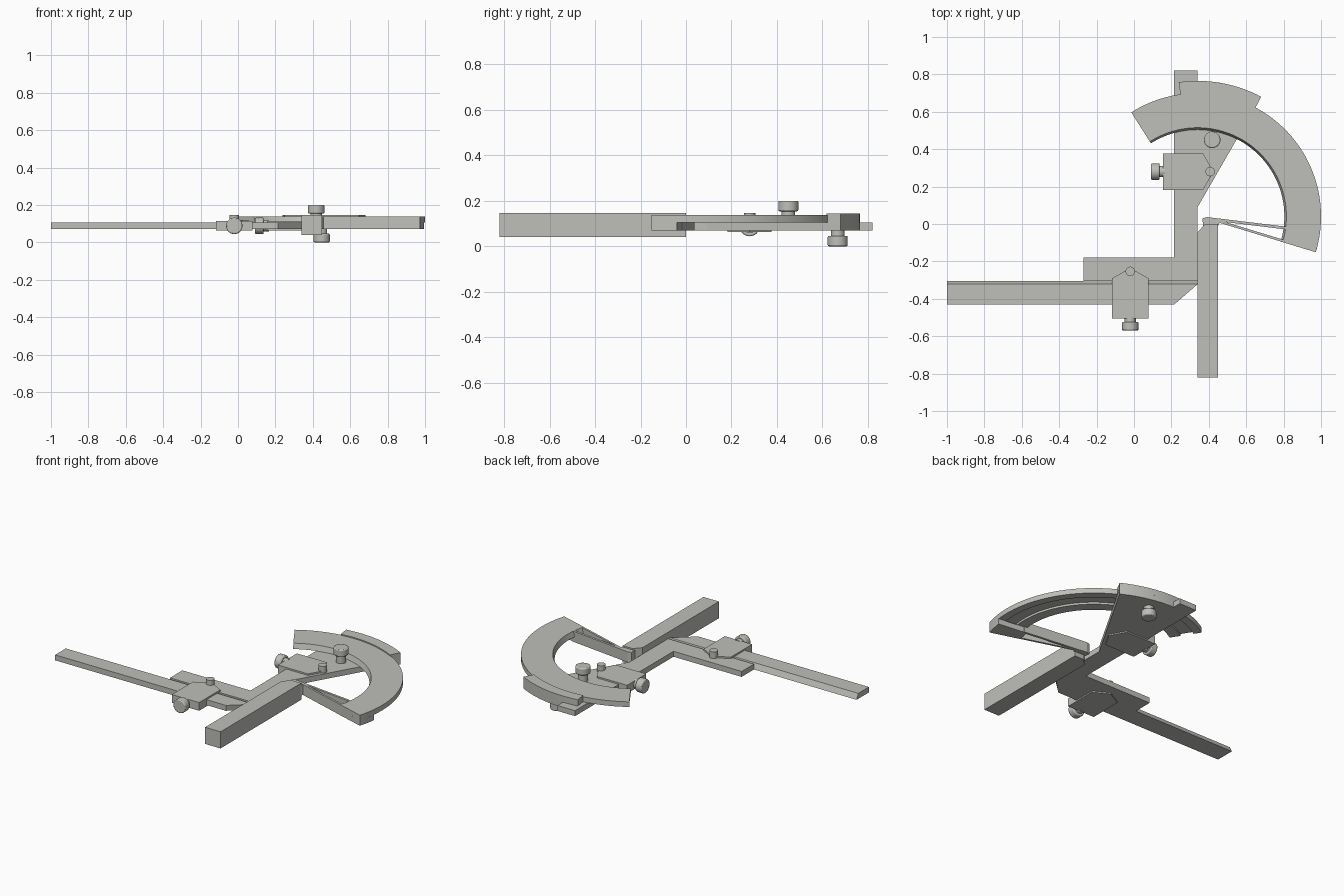
import bpy, bmesh
from math import cos, sin, radians
from mathutils import Vector

cube = bpy.data.objects.get("Cube")
if cube:
    bpy.data.objects.remove(cube, do_unlink=True)

steel = bpy.data.materials.new("grey_steel")
steel.use_nodes = True
GREY = (0.52, 0.52, 0.49, 1)
steel.diffuse_color = GREY
steel.node_tree.nodes["Principled BSDF"].inputs["Base Color"].default_value = GREY

CX, CY = 0.34, 0.04            # pivot of the scale arc
LOW, MID, TOP = 0.07, 0.105, 0.138


def finish(name, bm, smooth=False, bevel=0):
    bmesh.ops.recalc_face_normals(bm, faces=bm.faces)
    mesh = bpy.data.meshes.new(name)
    bm.to_mesh(mesh)
    bm.free()
    mesh.materials.append(steel)
    ob = bpy.data.objects.new(name, mesh)
    bpy.context.collection.objects.link(ob)
    if bevel:
        mod = ob.modifiers.new("edge", "BEVEL")
        mod.width, mod.segments = bevel, 2
        mod.limit_method = "ANGLE"
    if smooth:
        bpy.ops.object.select_all(action="DESELECT")
        ob.select_set(True)
        bpy.context.view_layer.objects.active = ob
        bpy.ops.object.shade_smooth_by_angle(angle=radians(30))
    return ob


def prism(name, pts, z0, z1, smooth=False):
    bm = bmesh.new()
    low = [bm.verts.new((x, y, z0)) for x, y in pts]
    high = [bm.verts.new((x, y, z1)) for x, y in pts]
    bm.faces.new(low)
    bm.faces.new(high)
    for i in range(len(pts)):
        j = (i + 1) % len(pts)
        bm.faces.new((low[i], low[j], high[j], high[i]))
    return finish(name, bm, smooth)


def rod(name, start, end, radius, bevel=0):
    a, b = Vector(start), Vector(end)
    bm = bmesh.new()
    bmesh.ops.create_cone(bm, cap_ends=True, segments=32, radius1=radius,
                          radius2=radius, depth=(b - a).length)
    bm.transform(Vector((0, 0, 1)).rotation_difference(b - a).to_matrix().to_4x4())
    bmesh.ops.translate(bm, vec=(a + b) / 2, verts=bm.verts)
    return finish(name, bm, True, bevel)


def polar(r, deg):
    return CX + r * cos(radians(deg)), CY + r * sin(radians(deg))


def sweep(name, profile, a0, a1, steps):
    """Sweep an (r, z) profile round the pivot."""
    bm = bmesh.new()
    rings = []
    for i in range(steps + 1):
        deg = a0 + (a1 - a0) * i / steps
        rings.append([bm.verts.new((*polar(r, deg), z)) for r, z in profile])
    n = len(profile)
    for p, q in zip(rings, rings[1:]):
        for k in range(n):
            m = (k + 1) % n
            bm.faces.new((p[k], p[m], q[m], q[k]))
    bm.faces.new(rings[0])
    bm.faces.new(rings[-1])
    return finish(name, bm, True)


def knob(name, base, axis):
    """Thumb screw: thin neck and a rounded head."""
    base, axis = Vector(base), Vector(axis)
    rod(name + "_neck", base - axis * 0.01, base + axis * 0.03, 0.03)
    rod(name + "_head", base + axis * 0.018, base + axis * 0.064, 0.044, 0.006)


def clamp(name, tip, axis):
    """Pointed clamp block with a pin near the tip and a screw at the back."""
    tip, axis = Vector(tip), Vector(axis)
    side = Vector((-axis.y, axis.x))
    outline = [(0, 0), (-0.055, 0.097), (-0.27, 0.097), (-0.27, -0.097), (-0.055, -0.097)]
    prism(name + "_block", [tip + axis * u + side * v for u, v in outline], 0.062, 0.115)
    pin = tip + axis * -0.018
    rod(name + "_pin", (*pin, 0.1), (*pin, 0.147), 0.025)
    back = tip + axis * -0.27
    knob(name + "_screw", (*back, 0.088), (*-axis, 0))


# Square frame and the sliding blade with its chamfered edge
prism("square_frame", [(-0.27, -0.305), (0.34, -0.305), (0.34, 0.82),
                       (0.215, 0.82), (0.215, -0.18), (-0.27, -0.18)], LOW, MID)
blade = prism("sliding_blade", [(-1, -0.43), (0.215, -0.43), (0.34, -0.305), (-1, -0.305)],
              LOW, MID)
for v in blade.data.vertices:
    if v.co.z > 0.09 and v.co.y > -0.31:
        v.co.y -= 0.017

# Fixed base ruler and the tip at the pivot
prism("base_ruler", [(0.34, -0.82), (0.45, -0.82), (0.45, 0), (0.38, 0), (0.34, -0.045)],
      0.04, 0.147)
prism("pivot_tip", [(0.37, -0.01), (0.45, -0.01), (0.46, 0.013), (0.39, 0.037), (0.365, 0.03)],
      LOW, TOP)

# Scale arc, grooved underneath, with a stop block at its lower end
sweep("scale_arc", [(0.464, MID), (0.475, TOP), (0.66, TOP), (0.66, MID), (0.61, MID),
                    (0.61, 0.118), (0.53, 0.118), (0.53, MID)], -16.8, 122.5, 72)
sweep("arc_stop_block", [(0.464, LOW), (0.464, MID), (0.66, MID), (0.66, LOW)], -16.8, -7, 6)

# Two thin struts joining the arc to the base ruler
prism("outer_strut", [(0.44, 0.012), polar(0.65, -16.8), polar(0.65, -15.6), (0.45, 0.022)],
      LOW, TOP)
prism("inner_strut", [(0.41, 0.02), (0.82, -0.03), (0.82, -0.015), (0.39, 0.037)], LOW, TOP)

# Sector plate under the arc and its raised vernier rim
rim = [polar(0.725, 62 + 28 * i / 12) for i in range(13)]
prism("sector_plate", [(0.34, 0.09)] + rim, LOW, MID, True)
sweep("vernier_rim", [(0.655, MID), (0.655, 0.145), (0.725, 0.145), (0.725, MID)], 62, 98, 20)

# Clamps and thumb screws
clamp("blade_clamp", (-0.02, -0.235), (0, 1))
clamp("frame_clamp", (0.425, 0.28), (1, 0))
rod("upper_screw_shaft", (0.418, 0.45, 0.09), (0.418, 0.45, 0.15), 0.03)
knob("upper_screw", (0.418, 0.45, 0.136), (0, 0, 1))
knob("lower_screw", (0.447, 0.667, 0.064), (0, 0, -1))
